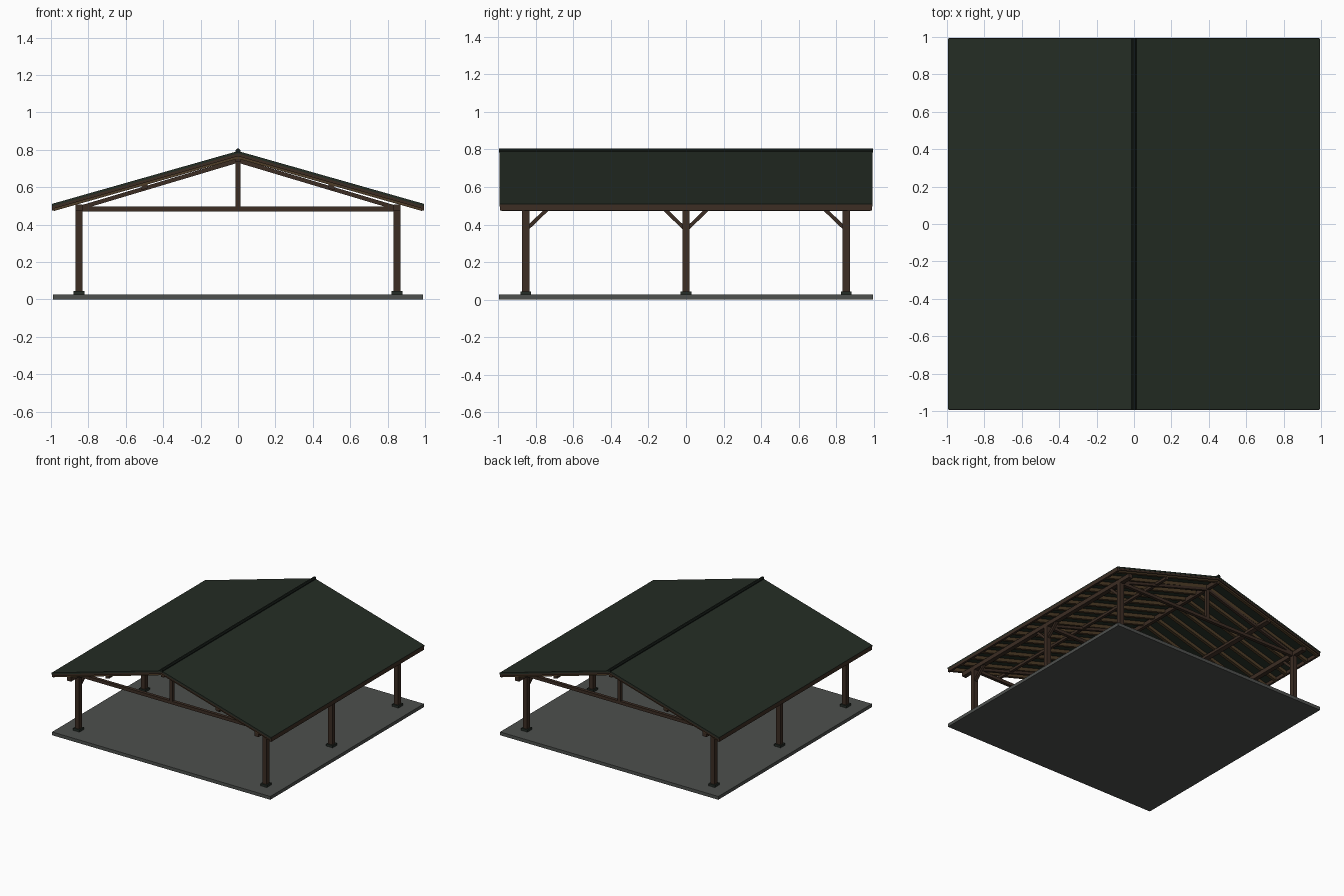
import bpy, bmesh, math
from mathutils import Vector

if "Cube" in bpy.data.objects:
    bpy.data.objects.remove(bpy.data.objects["Cube"])


def mat(name, rgb):
    m = bpy.data.materials.new(name)
    m.diffuse_color = (*rgb, 1)
    m.use_nodes = True
    m.node_tree.nodes["Principled BSDF"].inputs["Base Color"].default_value = m.diffuse_color
    return m


CONCRETE = mat("concrete grey", (0.075, 0.08, 0.075))
ROOF = mat("dark green roofing", (0.018, 0.026, 0.018))
CAP = mat("blackish green cap", (0.008, 0.012, 0.009))
TIMBER = mat("dark brown timber", (0.045, 0.026, 0.017))
RAFTER = mat("golden brown timber", (0.075, 0.045, 0.02))
METAL = mat("base metal", (0.018, 0.025, 0.019))


def prism(name, profile, y0, y1, m):
    """Extrude an x,z outline along y."""
    bm = bmesh.new()
    a = [bm.verts.new((x, y0, z)) for x, z in profile]
    b = [bm.verts.new((x, y1, z)) for x, z in profile]
    bm.faces.new(a)
    bm.faces.new(b[::-1])
    n = len(a)
    for i in range(n):
        bm.faces.new((a[i], b[i], b[(i + 1) % n], a[(i + 1) % n]))
    bmesh.ops.recalc_face_normals(bm, faces=bm.faces)
    me = bpy.data.meshes.new(name)
    bm.to_mesh(me)
    bm.free()
    me.materials.append(m)
    ob = bpy.data.objects.new(name, me)
    bpy.context.collection.objects.link(ob)
    return ob


def box(name, x0, x1, y0, y1, z0, z1, m):
    return prism(name, [(x0, z0), (x1, z0), (x1, z1), (x0, z1)], y0, y1, m)


def bar(name, p, q, w, m):
    """Square bar between two points."""
    p, q = Vector(p), Vector(q)
    h = w / 2
    ob = box(name, -h, h, -h, h, 0, (q - p).length, m)
    ob.location = p
    d = q - p
    # keep the section square to the vertical plane it lies in
    if abs(d.y) > abs(d.x):
        ob.rotation_euler = (-math.atan2(d.y, d.z), 0, 0)
    else:
        ob.rotation_euler = (0, math.atan2(d.x, d.z), 0)
    return ob


SLOPE = 0.284


def sloped(name, s, x0, x1, top, thick, y0, y1, m):
    """Strip following the roof pitch on side s, given its height at the ridge."""
    pts = [(s * x0, top - SLOPE * x0), (s * x1, top - SLOPE * x1),
           (s * x1, top - thick - SLOPE * x1), (s * x0, top - thick - SLOPE * x0)]
    return prism(name, pts, y0, y1, m)


# floor slab
box("floor_slab", -0.99, 0.99, -0.995, 0.995, 0, 0.027, CONCRETE)

BAYS = (-0.853, 0, 0.853)
for s in (-1, 1):
    side = "left" if s < 0 else "right"
    cx = 0.85 * s
    # posts and their bases
    for y in BAYS:
        box(side + "_post", cx - .019, cx + .019, y - .019, y + .019, .027, .5, TIMBER)
        box(side + "_post_base", cx - .029, cx + .029, y - .029, y + .029, .027, .045, METAL)
        # knee braces towards the inside of each bay
        for d in (-1, 1):
            if abs(y + d * 0.1) < 0.853:
                bar(side + "_brace", (cx, y + d * .012, .383), (cx, y + d * .115, .482), .02, TIMBER)
    # beam on the posts, mid-slope purlin, eave fascia
    box(side + "_beam", cx - .018, cx + .018, -.975, .975, .473, .508, TIMBER)
    sloped(side + "_purlin", s, .483, .515, .753, .022, -.98, .98, TIMBER)
    box(side + "_fascia", s * .978, s * .995, -.99, .99, .474, .506, TIMBER)
    # roof sheet and rafters
    sloped(side + "_roof", s, 0, .995, .793, .013, -.993, .993, ROOF)
    for i in range(17):
        y = -0.97 + i * 0.12125
        sloped(side + "_rafter", s, 0, .985, .78, .028, y - .012, y + .012, RAFTER)
    # gable edge boards
    for e in (-1, 1):
        sloped(side + "_gable_board", s, 0, .99, .78, .015, e * .982, e * .991, TIMBER)

# trusses
for y in BAYS:
    box("truss_tie", -.85, .85, y - .013, y + .013, .47, .496, TIMBER)
    box("truss_king_post", -.013, .013, y - .013, y + .013, .49, .75, TIMBER)
    for s in (-1, 1):
        bar("truss_top_chord", (s * .83, y, .494), (0, y, .742), .022, TIMBER)

# ridge beam and ridge cap
box("ridge_beam", -.013, .013, -.98, .98, .735, .77, TIMBER)
prism("ridge_cap", [(-.013, .783), (.013, .783), (.013, .797), (.006, .806),
                    (-.006, .806), (-.013, .797)], -.995, .995, CAP)
